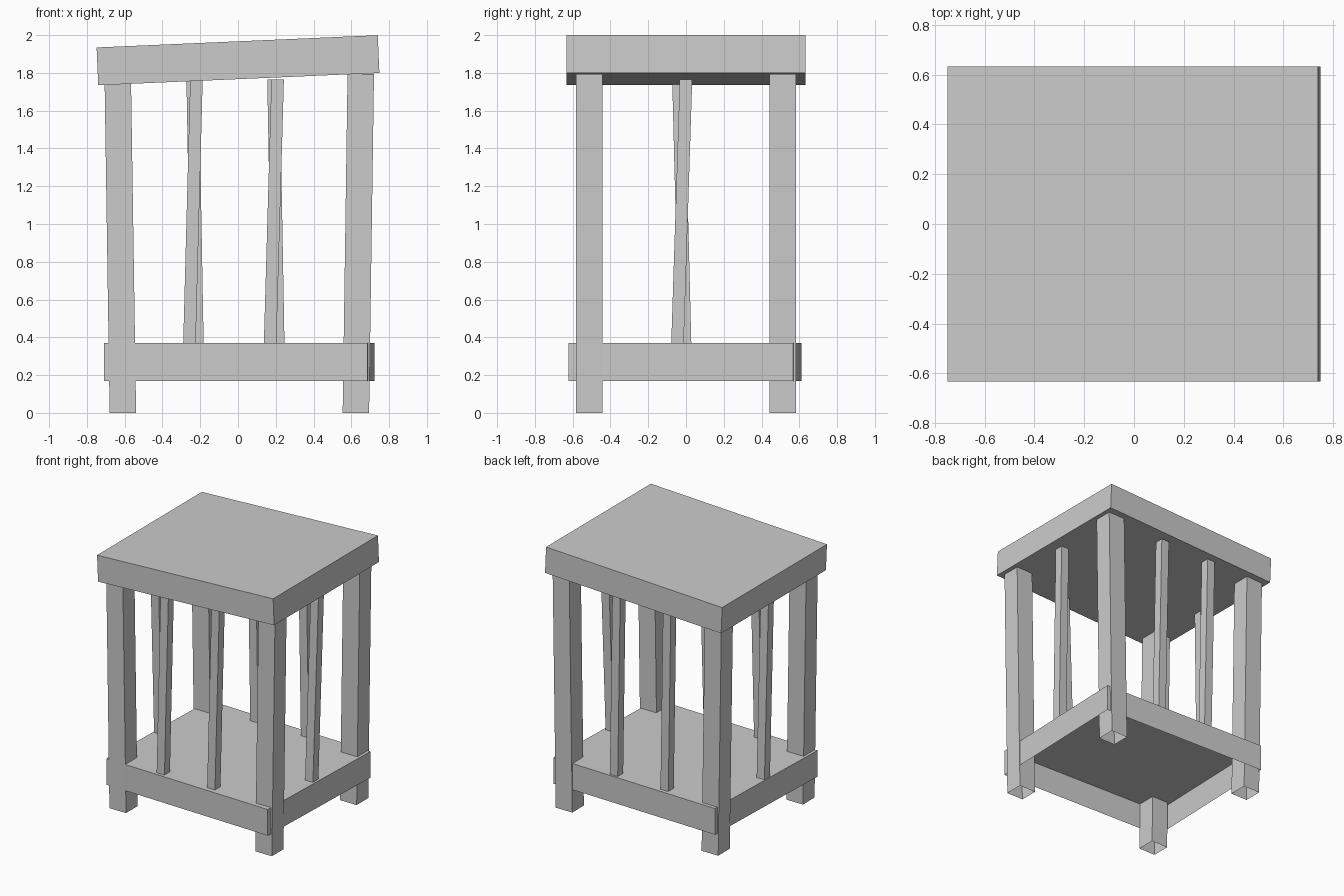
import bpy, bmesh, math
from mathutils import Matrix, Vector

if "Cube" in bpy.data.objects:
    bpy.data.objects.remove(bpy.data.objects["Cube"])

GREY = bpy.data.materials.new("plain grey")
GREY.diffuse_color = (0.6, 0.6, 0.6, 1)
GREY.use_nodes = True
GREY.node_tree.nodes["Principled BSDF"].inputs["Base Color"].default_value = GREY.diffuse_color


def box(name, size, loc, rot=None, lean=(0, 0), open_bottom=False):
    """Box centred on loc; lean shifts its top (dx, dy) relative to its bottom."""
    bm = bmesh.new()
    bmesh.ops.create_cube(bm, size=1)
    if open_bottom:
        low = [f for f in bm.faces if f.normal.z < -0.5]
        bmesh.ops.delete(bm, geom=low, context='FACES_ONLY')
    for v in bm.verts:
        t = v.co.z
        v.co = Vector([c * s for c, s in zip(v.co, size)])
        v.co.x += lean[0] * t
        v.co.y += lean[1] * t
    if rot:
        bm.transform(rot)
    bm.transform(Matrix.Translation(loc))
    me = bpy.data.meshes.new(name)
    bm.to_mesh(me)
    bm.free()
    me.materials.append(GREY)
    ob = bpy.data.objects.new(name, me)
    bpy.context.collection.objects.link(ob)


def slat(name, bottom, top):
    """Thin upright between two (x, y) centres."""
    z0, z1 = 0.37, 1.765
    mid = [(a + b) / 2 for a, b in zip(bottom, top)]
    box(name, (0.066, 0.066, z1 - z0), (*mid, (z0 + z1) / 2),
        lean=(top[0] - bottom[0], top[1] - bottom[1]))


# tilted top slab
box("top_slab", (1.49, 1.266, 0.2), (0, 0, 1.867),
    rot=Matrix.Rotation(math.radians(-2.49), 4, 'Y'))

# slightly turned shelf with a deep rim, hollow underneath
box("shelf", (1.396, 1.19, 0.2), (0.0075, -0.005, 0.27),
    rot=Matrix.Rotation(math.radians(-1.8), 4, 'Z'), open_bottom=True)

# splayed legs, open at the foot
for sy, row in ((-1, "front"), (1, "back")):
    for x, dx, top, side in ((-0.623, -0.027, 1.77, "left"), (0.637, 0.026, 1.795, "right")):
        box(f"{row}_{side}_leg", (0.14, 0.14, top), (x, sy * 0.512, top / 2),
            lean=(dx, 0), open_bottom=True)

# slats: two at front and back, one on each side, all leaning the same way round
for i, (fb, ft, bb, bt) in enumerate(((-0.257, -0.22, -0.215, -0.24),
                                      (0.17, 0.21, 0.213, 0.188))):
    slat(f"front_slat_{i + 1}", (fb, -0.535), (ft, -0.54))
    slat(f"back_slat_{i + 1}", (bb, 0.535), (bt, 0.54))
slat("right_slat", (0.655, -0.045), (0.67, 0.0))
slat("left_slat", (-0.65, -0.005), (-0.66, -0.04))
